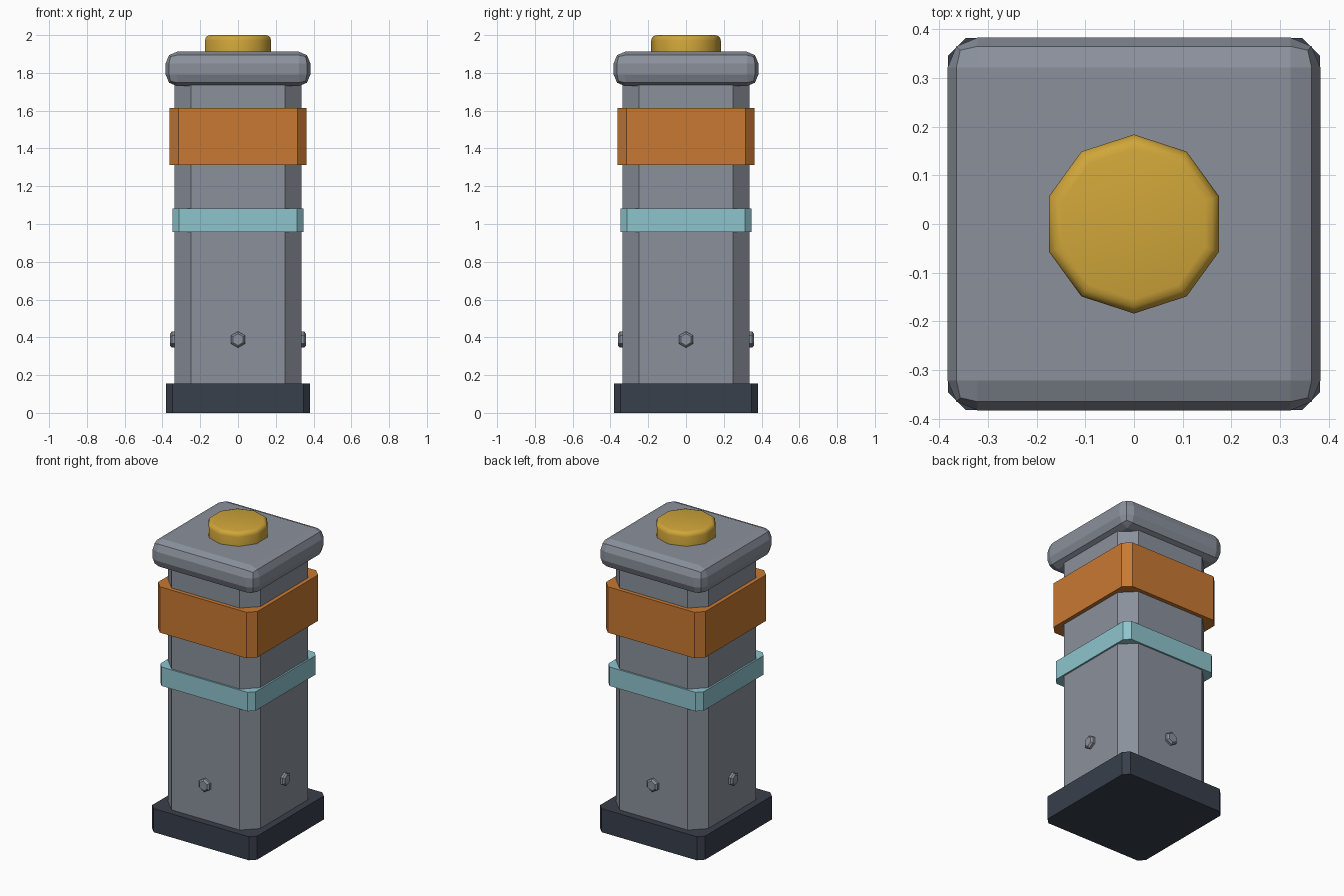
import bpy, bmesh, math
from mathutils import Matrix, Vector

if "Cube" in bpy.data.objects:
    bpy.data.objects.remove(bpy.data.objects["Cube"])


def material(name, rgb):
    m = bpy.data.materials.new(name)
    m.diffuse_color = (*rgb, 1.0)
    m.use_nodes = True
    m.node_tree.nodes["Principled BSDF"].inputs["Base Color"].default_value = m.diffuse_color
    return m


GREY = material("steel grey", (0.255, 0.28, 0.33))
DARK = material("dark slate", (0.040, 0.050, 0.070))
ORANGE = material("burnt orange", (0.58, 0.19, 0.032))
TEAL = material("pale teal", (0.27, 0.55, 0.61))
GOLD = material("gold", (0.63, 0.38, 0.042))


def finish(name, bm, mat):
    bmesh.ops.recalc_face_normals(bm, faces=bm.faces)
    me = bpy.data.meshes.new(name)
    bm.to_mesh(me)
    bm.free()
    me.materials.append(mat)
    ob = bpy.data.objects.new(name, me)
    bpy.context.collection.objects.link(ob)
    return ob


def prism(bm, points, z0, z1):
    """Extrude a closed outline from z0 to z1; returns the top face."""
    base = bm.faces.new([bm.verts.new((x, y, z0)) for x, y in points])
    ext = bmesh.ops.extrude_face_region(bm, geom=[base], use_keep_orig=True)
    top = [g for g in ext["geom"] if isinstance(g, bmesh.types.BMVert)]
    bmesh.ops.translate(bm, verts=top, vec=(0, 0, z1 - z0))
    return next(g for g in ext["geom"] if isinstance(g, bmesh.types.BMFace))


def chamfered_block(name, half, cut, z0, z1, mat):
    a, b = half, half - cut
    outline = [(b, -a), (a, -b), (a, b), (b, a), (-b, a), (-a, b), (-a, -b), (-b, -a)]
    bm = bmesh.new()
    prism(bm, outline, z0, z1)
    return finish(name, bm, mat)


def polygon(n, r, start):
    return [(r * math.cos(start + math.tau * i / n), r * math.sin(start + math.tau * i / n))
            for i in range(n)]


# Post, foot and the two wrap-around bands
chamfered_block("base", 0.382, 0.036, 0.0, 0.155, DARK)
chamfered_block("column", 0.336, 0.088, 0.14, 1.75, GREY)
chamfered_block("teal_band", 0.347, 0.035, 0.957, 1.082, TEAL)
chamfered_block("orange_band", 0.362, 0.047, 1.313, 1.615, ORANGE)

# Cap slab with rounded edges all round
bm = bmesh.new()
h = 0.383
prism(bm, [(-h, -h), (h, -h), (h, h), (-h, h)], 1.73, 1.912)
bmesh.ops.bevel(bm, geom=bm.edges[:], offset=0.061, offset_type='OFFSET',
                segments=2, profile=0.5, affect='EDGES')
finish("cap", bm, GREY)

# Ten-sided knob with a rounded rim
bm = bmesh.new()
top = prism(bm, polygon(10, 0.184, math.pi / 2), 1.89, 2.0)
bmesh.ops.bevel(bm, geom=list(top.edges), offset=0.028, offset_type='OFFSET',
                segments=3, profile=0.5, affect='EDGES')
knob = finish("top_knob", bm, GOLD)
bpy.context.view_layer.objects.active = knob
knob.select_set(True)
bpy.ops.object.shade_smooth_by_angle(angle=math.radians(40))
knob.select_set(False)

# Hexagonal bolt heads, one on each side of the column
for i, side in enumerate(("front", "right", "back", "left")):
    bm = bmesh.new()
    top = prism(bm, polygon(6, 0.043, math.pi / 2), 0.32, 0.36)
    bmesh.ops.bevel(bm, geom=list(top.edges), offset=0.010, offset_type='OFFSET',
                    segments=1, profile=0.5, affect='EDGES')
    turn = Matrix.Rotation(i * math.pi / 2, 4, 'Z') @ Matrix.Rotation(math.pi / 2, 4, 'X')
    bm.transform(Matrix.Translation(Vector((0, 0, 0.388))) @ turn)
    finish(side + "_bolt", bm, GREY)
